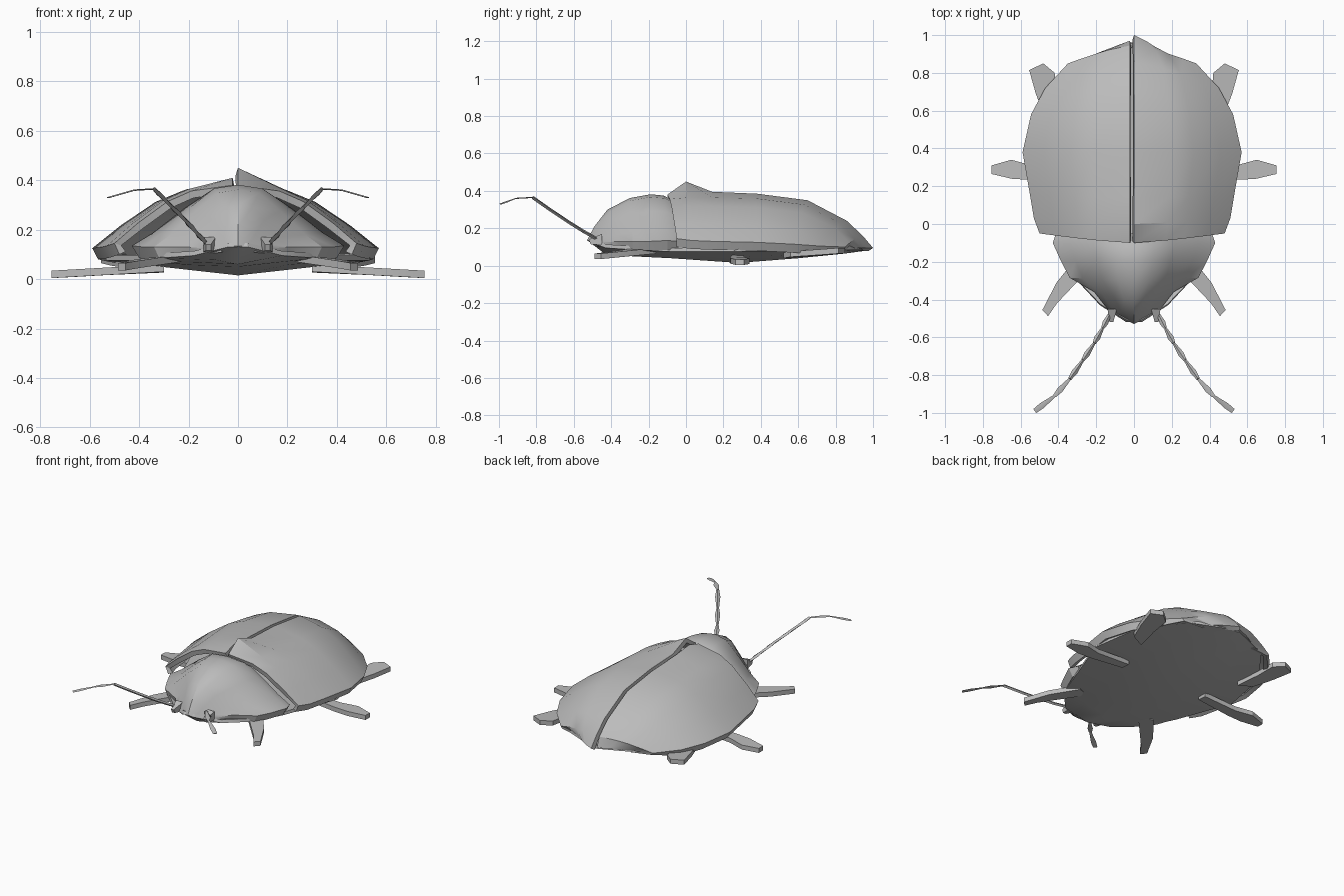
import bpy, bmesh, math
from mathutils import Vector

if "Cube" in bpy.data.objects:
    bpy.data.objects.remove(bpy.data.objects["Cube"])

shell_grey = bpy.data.materials.new("shell grey")
shell_grey.diffuse_color = (0.5, 0.5, 0.5, 1)
shell_grey.use_nodes = True
shell_grey.node_tree.nodes["Principled BSDF"].inputs["Base Color"].default_value = shell_grey.diffuse_color


def finish(name, bm, thickness=0.0, angle=30):
    mesh = bpy.data.meshes.new(name)
    bm.to_mesh(mesh)
    bm.free()
    mesh.materials.append(shell_grey)
    ob = bpy.data.objects.new(name, mesh)
    bpy.context.collection.objects.link(ob)
    bpy.ops.object.select_all(action='DESELECT')
    ob.select_set(True)
    bpy.context.view_layer.objects.active = ob
    if thickness:
        mod = ob.modifiers.new("thickness", 'SOLIDIFY')
        mod.thickness = thickness
        mod.offset = -1
        bpy.ops.object.modifier_apply(modifier=mod.name)
    bpy.ops.object.shade_smooth_by_angle(angle=math.radians(angle))
    return ob


def sheet(name, rows, flip=False, thickness=0.03):
    """Skin a grid of points with quads."""
    bm = bmesh.new()
    vs = [[bm.verts.new(p) for p in r] for r in rows]
    for a, b in zip(vs, vs[1:]):
        for j in range(len(a) - 1):
            q = [a[j], a[j + 1], b[j + 1], b[j]]
            bm.faces.new(q[::-1] if flip else q)
    return finish(name, bm, thickness)


# Wing cases: ridge y, edge y, half width, ridge z, edge z
WING = [(-.10, -.05, .48, .38, .145), (0, .03, .51, .45, .135),
        (.14, .15, .53, .395, .13), (.38, .38, .57, .385, .125),
        (.65, .58, .525, .35, .115), (.86, .72, .45, .24, .105),
        (.945, .85, .33, .16, .10), (1.0, .875, .19, .095, .092)]
WING_ARC = [(.35, .9), (.55, .72), (.8, .35), (1, 0)]


def wing_case(name, side, inner, widen, peak_drop, y_shift):
    rows = []
    for k, (y0, y1, w, zr, ze) in enumerate(WING):
        if k == 1:
            zr -= peak_drop
        if k == len(WING) - 1:
            y0 -= y_shift
        top = min(zr, .39)
        w += widen
        row = [(side * inner, y0, zr)]
        for fx, fz in WING_ARC:
            row.append((side * (inner + (w - inner) * fx),
                        y0 + (y1 - y0) * fx ** 1.3, ze + (top - ze) * fz))
        lip = .045 if k < 6 else .015
        row.append((side * w * .96, y1, ze - lip))
        rows.append(row)
    sheet(name, rows, side < 0, .03)


wing_case("right_wing_case", 1, 0.0, 0.0, 0.0, 0.0)
wing_case("left_wing_case", -1, 0.022, 0.02, 0.04, 0.03)

# Neck shield and head: centre y, edge y, half width, ridge z, edge z
SHIELD = [(-.05, -.04, .41, .34, .13), (-.12, -.10, .43, .375, .135),
          (-.19, -.20, .385, .382, .13), (-.30, -.285, .34, .362, .13),
          (-.42, -.36, .21, .30, .13), (-.49, -.45, .14, .21, .125),
          (-.53, -.49, .07, .135, .12)]
ARC = [(.25, .94), (.5, .64), (.8, .22), (1, 0)]
rows = []
for yc, ye, w, zr, ze in SHIELD:
    half = [(w * fx, yc + (ye - yc) * fx, ze + (zr - ze) * fz) for fx, fz in ARC]
    half.append((w * .93, ye, ze - .05 * min(1, w / .3)))
    rows.append([(-x, y, z) for x, y, z in half[::-1]] + [(0, yc, zr)] + half)
sheet("head_shield", rows, True, .025)

# Belly: y, half width, keel z, edge z
BELLY = [(-.52, .04, .13, .13), (-.43, .18, .06, .095), (-.28, .32, .05, .085),
         (-.08, .40, .04, .075), (.28, .535, .015, .075), (.6, .48, .04, .08),
         (.85, .29, .065, .085), (.96, .03, .08, .085)]
rows = [[(w * f, y, zk + (ze - zk) * abs(f)) for f in (-1, -.5, 0, .5, 1)]
        for y, w, zk, ze in BELLY]
sheet("belly", rows, True, .02)

# Legs: flat paddles, each an outline in plan with the root and tip heights
LEGS = {
    "front_leg": ([(.20, -.20), (.29, -.16), (.41, -.31), (.485, -.455),
                   (.455, -.488), (.408, -.42)], .075, .035),
    "middle_leg": ([(.30, .25), (.54, .235), (.64, .238), (.755, .265), (.755, .31),
                    (.65, .34), (.54, .31), (.30, .31)], .03, .004),
    "rear_leg": ([(.38, .52), (.47, .56), (.52, .69), (.555, .815), (.48, .85),
                  (.42, .80), (.41, .68)], .04, .065),
}


def leg(name, side, outline, z_root, z_tip, thick=.03):
    root, far = Vector(outline[0]), max((Vector(p) - Vector(outline[0])).length for p in outline)
    bm = bmesh.new()
    low, high = [], []
    for p in outline:
        t = (Vector(p) - root).length / far
        z = z_root + (z_tip - z_root) * t
        low.append(bm.verts.new((side * p[0], p[1], z)))
        high.append(bm.verts.new((side * p[0], p[1], z + thick)))
    n = len(outline)
    bm.faces.new(low)
    bm.faces.new(high)
    for i in range(n):
        bm.faces.new((low[i], low[(i + 1) % n], high[(i + 1) % n], high[i]))
    bmesh.ops.recalc_face_normals(bm, faces=bm.faces[:])
    finish(name, bm)


# Antennae: chains of tapered, flattened segments
FEELER = [(.125, -.47, .14), (.165, -.55, .185), (.21, -.63, .235), (.27, -.72, .295),
          (.34, -.82, .365), (.42, -.91, .36), (.525, -.99, .33)]


def antenna(name, side):
    bm = bmesh.new()
    for k, (a, b) in enumerate(zip(FEELER, FEELER[1:])):
        a, b = Vector(a), Vector(b)
        d = (b - a).normalized()
        across = d.cross(Vector((0, 0, 1))).normalized()
        up = across.cross(d)
        flat = .009 if k < 4 else .003
        rings = []
        for t, w in ((0, .007), (.65, .016), (1, .009 if k < 5 else .013)):
            c = a.lerp(b, t)
            ring = [c + across * w, c + up * flat, c - across * w, c - up * flat]
            rings.append([bm.verts.new((side * p.x, p.y, p.z)) for p in ring])
        for r, s in zip(rings, rings[1:]):
            for i in range(4):
                bm.faces.new((r[i], r[(i + 1) % 4], s[(i + 1) % 4], s[i]))
        bm.faces.new(rings[0])
        bm.faces.new(rings[-1])
    bmesh.ops.recalc_face_normals(bm, faces=bm.faces[:])
    finish(name, bm)


def jaw(name, side):
    """Small wedge beside the snout at the antenna root."""
    bm = bmesh.new()
    for x in (.09, .14):
        for y, z in ((-.45, .11), (-.45, .17), (-.51, .115), (-.52, .14)):
            bm.verts.new((side * (x + (.02 if x < .1 else -.01) * (y < -.5)), y, z))
    bmesh.ops.convex_hull(bm, input=bm.verts[:])
    bmesh.ops.recalc_face_normals(bm, faces=bm.faces[:])
    finish(name, bm)


for side, label in ((1, "right"), (-1, "left")):
    for part, (outline, z_root, z_tip) in LEGS.items():
        leg(f"{label}_{part}", side, outline, z_root, z_tip)
    antenna(f"{label}_antenna", side)
    jaw(f"{label}_jaw", side)
